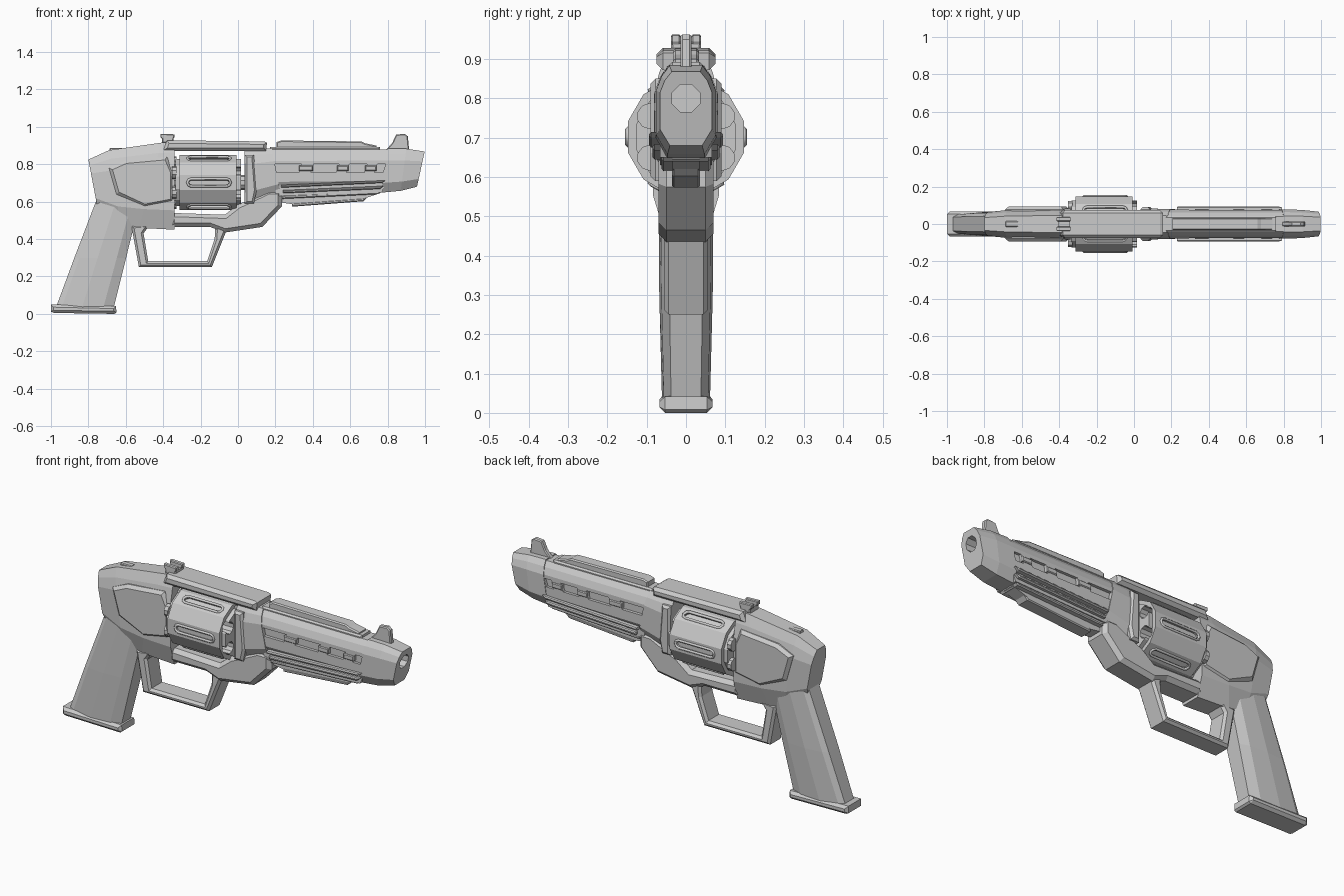
import bpy, bmesh
from math import pi, sin, cos
from mathutils import Matrix, Vector

cube = bpy.data.objects.get("Cube")
if cube:
    bpy.data.objects.remove(cube)

steel = bpy.data.materials.new("grey_steel")
steel.use_nodes = True
GREY = (0.6, 0.6, 0.6, 1)
steel.diffuse_color = GREY
steel.node_tree.nodes["Principled BSDF"].inputs["Base Color"].default_value = GREY


def finish(bm, name):
    bmesh.ops.recalc_face_normals(bm, faces=bm.faces)
    mesh = bpy.data.meshes.new(name)
    bm.to_mesh(mesh)
    bm.free()
    mesh.materials.append(steel)
    ob = bpy.data.objects.new(name, mesh)
    bpy.context.collection.objects.link(ob)
    return ob


def prism(name, profile, half, chamfer=0.0, y=0.0):
    """Side profile (x, z) extruded across y, with chamfered rims."""
    bm = bmesh.new()
    rings = [[bm.verts.new((x, y + s * half, z)) for x, z in profile] for s in (-1, 1)]
    caps = [bm.faces.new(r) for r in rings]
    n = len(profile)
    for i in range(n):
        j = (i + 1) % n
        bm.faces.new((rings[0][i], rings[0][j], rings[1][j], rings[1][i]))
    bmesh.ops.recalc_face_normals(bm, faces=bm.faces)
    if chamfer:
        edges = list({e for f in caps for e in f.edges})
        bmesh.ops.bevel(bm, geom=edges, offset=chamfer, segments=1,
                        affect='EDGES', clamp_overlap=True)
    return finish(bm, name)


def box(name, x0, x1, z0, z1, half, chamfer=0.0, y=0.0):
    return prism(name, [(x0, z0), (x1, z0), (x1, z1), (x0, z1)], half, chamfer, y)


def skin(name, rings):
    """Closed skin through equal rings of points."""
    bm = bmesh.new()
    vr = [[bm.verts.new(p) for p in r] for r in rings]
    for a, b in zip(vr, vr[1:]):
        for i in range(len(a)):
            j = (i + 1) % len(a)
            bm.faces.new((a[i], a[j], b[j], b[i]))
    bm.faces.new(vr[0])
    bm.faces.new(vr[-1])
    return finish(bm, name)


def body(name, stations, section):
    """Stations: top x, top z, bottom x, bottom z, half width."""
    rings = []
    for xt, zt, xb, zb, hw in stations:
        side = [(xb + (xt - xb) * t, w * hw, zb + (zt - zb) * t) for w, t in section]
        rings.append(side + [(x, -y, z) for x, y, z in reversed(side)])
    return skin(name, rings)


def rod(name, x0, x1, radius, sides, y=0.0, z=0.0, chamfer=0.0):
    bm = bmesh.new()
    m = (Matrix.Translation(((x0 + x1) / 2, y, z)) @ Matrix.Rotation(pi / 2, 4, 'Y')
         @ Matrix.Rotation(pi / sides, 4, 'Z'))
    bmesh.ops.create_cone(bm, cap_ends=True, segments=sides, radius1=radius,
                          radius2=radius, depth=x1 - x0, matrix=m)
    if chamfer:
        caps = [f for f in bm.faces if abs(f.normal.x) > 0.9]
        bmesh.ops.bevel(bm, geom=list({e for f in caps for e in f.edges}),
                        offset=chamfer, segments=2, affect='EDGES')
    return finish(bm, name)


def cut(target, cutter):
    mod = target.modifiers.new("cut", 'BOOLEAN')
    mod.operation = 'DIFFERENCE'
    mod.solver = 'EXACT'
    mod.object = cutter
    bpy.context.view_layer.update()
    bpy.context.view_layer.objects.active = target
    bpy.ops.object.modifier_apply(modifier=mod.name)
    bpy.data.objects.remove(cutter)


# Rear frame with raised side panels and hammer
SECTION = [(0.62, 0), (1, 0.22), (1, 0.72), (0.82, 0.88), (0.55, 1)]
body("rear_frame", [(-0.8, 0.825, -0.75, 0.56, 0.062), (-0.69, 0.875, -0.63, 0.49, 0.076),
                    (-0.41, 0.915, -0.53, 0.46, 0.084), (-0.34, 0.92, -0.34, 0.45, 0.084)], SECTION)
prism("rear_side_panel", [(-0.69, 0.78), (-0.6, 0.82), (-0.38, 0.84), (-0.345, 0.76),
                          (-0.345, 0.6), (-0.5, 0.57), (-0.65, 0.64)], 0.093, 0.016)
prism("hammer", [(-0.69, 0.86), (-0.61, 0.86), (-0.62, 0.887), (-0.685, 0.887)], 0.016, 0.004)

# Grip and its base
rings = []
for z, xb, xf, hw in [(0.03, -0.975, -0.665, 0.061), (0.3, -0.875, -0.598, 0.068),
                      (0.64, -0.745, -0.515, 0.07)]:
    half = [(0, 0.6), (0.1, 0.85), (0.45, 1), (0.82, 0.92), (1, 0.62)]
    pts = [(xb + (xf - xb) * t, w * hw, z) for t, w in half]
    rings.append(pts + [(x, -y, zz) for x, y, zz in reversed(pts)])
skin("grip", rings)
prism("grip_base", [(-1, 0.012), (-0.985, 0.005), (-0.66, 0), (-0.65, 0.008),
                    (-0.652, 0.042), (-1, 0.05)], 0.067, 0.014)

# Lower frame, front frame and trigger guard
prism("lower_frame", [(-0.36, 0.54), (-0.07, 0.53), (0.0, 0.585), (0.035, 0.6), (0.16, 0.66),
                      (0.235, 0.66), (0.235, 0.575), (0.13, 0.465), (-0.07, 0.435),
                      (-0.15, 0.465), (-0.36, 0.465)], 0.07, 0.02)
prism("trigger_guard", [(-0.57, 0.47), (-0.53, 0.25), (-0.14, 0.25), (-0.06, 0.45), (-0.12, 0.48),
                        (-0.125, 0.4), (-0.165, 0.282), (-0.48, 0.282), (-0.505, 0.43),
                        (-0.47, 0.48)], 0.056, 0.012)
body("front_frame", [(0.035, 0.885, 0.035, 0.585, 0.08), (0.1, 0.885, 0.1, 0.6, 0.082),
                     (0.18, 0.885, 0.23, 0.64, 0.08)], SECTION)
prism("front_frame_plate", [(0.035, 0.59), (0.085, 0.59), (0.1, 0.66), (0.085, 0.85),
                            (0.035, 0.85)], 0.09, 0.012)

# Cylinder with chambers and rimmed flutes
AXIS = 0.702
drum = rod("cylinder", -0.335, 0.015, 0.153, 12, z=AXIS, chamfer=0.022)
for k in range(6):
    a = k * pi / 3 + pi / 6
    y, z = 0.106 * cos(a), AXIS + 0.106 * sin(a)
    cut(drum, rod("chamber_cutter", -0.1, 0.1, 0.032, 10, y, z))
    rod("cartridge_rim", -0.352, -0.33, 0.034, 10, y, z)
for k in range(6):
    turn = Matrix.Translation((0, 0, AXIS)) @ Matrix.Rotation(k * pi / 3, 4, 'X')
    path = []
    for end, x in ((1, -0.06), (-1, -0.25)):
        path += [(x + end * 0.02 * cos(t), end * 0.02 * sin(t)) for t in (-pi / 2, -pi / 4, 0, pi / 4, pi / 2)]
    cutter = prism("flute_cutter", path, 0.02, y=0.15)
    cutter.data.transform(turn)
    cut(drum, cutter)
    curve = bpy.data.curves.new("flute_rim", 'CURVE')
    curve.dimensions = '3D'
    curve.bevel_depth = 0.008
    curve.bevel_resolution = 0
    line = curve.splines.new('POLY')
    line.points.add(len(path) - 1)
    line.use_cyclic_u = True
    for p, (x, z) in zip(line.points, path):
        p.co = (*(turn @ Vector((x, 0.147, z))), 1)
    curve.materials.append(steel)
    bpy.context.collection.objects.link(bpy.data.objects.new("flute_rim", curve))
rod("cylinder_pin", -0.345, 0.05, 0.04, 10, z=AXIS)

# Barrel shroud with side slots
barrel = body("barrel", [(0.1, 0.88, 0.1, 0.655, 0.077), (0.82, 0.88, 0.82, 0.665, 0.074)], SECTION)
for x0, x1 in [(0.18, 0.34), (0.39, 0.54), (0.58, 0.69), (0.73, 0.79)]:
    for s in (-1, 1):
        cut(barrel, prism("slot_cutter", [(x0, 0.757), (x1 - 0.015, 0.757), (x1, 0.8), (x0 + 0.015, 0.8)],
                          0.02, y=s * 0.08))
for x0, x1 in [(0.325, 0.4), (0.53, 0.59), (0.68, 0.74)]:
    box("slot_bridge", x0, x1, 0.765, 0.792, 0.081, 0.004)

# Muzzle
muzzle = body("muzzle", [(0.8, 0.885, 0.765, 0.648, 0.077), (0.9, 0.883, 0.87, 0.658, 0.076),
                         (0.998, 0.868, 0.957, 0.68, 0.066)], SECTION)
cut(muzzle, rod("bore_cutter", 0.85, 1.1, 0.038, 8, z=0.8))

# Stepped under-barrel slats
for x0, x1, za, zb, thick, half in [(0.23, 0.79, 0.675, 0.7, 0.014, 0.094),
                                    (0.24, 0.78, 0.645, 0.668, 0.016, 0.085),
                                    (0.235, 0.77, 0.615, 0.64, 0.018, 0.062),
                                    (0.29, 0.69, 0.573, 0.602, 0.018, 0.036)]:
    prism("under_slat", [(x0, za), (x1 - 0.02, zb), (x1, zb + thick), (x0, za + thick)], half, 0.005)
prism("under_barrel_core", [(0.2, 0.6), (0.3, 0.585), (0.66, 0.612), (0.76, 0.645),
                            (0.78, 0.69), (0.2, 0.69)], 0.034)
prism("under_barrel_upper_core", [(0.2, 0.63), (0.77, 0.65), (0.79, 0.7), (0.2, 0.7)], 0.066)

# Top strap, barrel rib and sights
prism("top_strap", [(-0.4, 0.872), (0.15, 0.872), (0.155, 0.915), (0.14, 0.922), (-0.38, 0.928)],
      0.075, 0.016)
box("barrel_rib_base", 0.17, 0.76, 0.865, 0.893, 0.042, 0.008)
prism("barrel_rib", [(0.205, 0.885), (0.74, 0.885), (0.74, 0.9), (0.68, 0.912), (0.66, 0.922),
                     (0.23, 0.927), (0.205, 0.918)], 0.033, 0.006)
box("rear_sight_base", -0.405, -0.345, 0.915, 0.94, 0.038, 0.005)
for s in (-1, 1):
    prism("rear_sight_post", [(-0.4, 0.93), (-0.35, 0.93), (-0.34, 0.945), (-0.34, 0.96),
                              (-0.415, 0.963), (-0.415, 0.945)], 0.012, 0.004, y=s * 0.026)
prism("front_sight", [(0.79, 0.875), (0.915, 0.875), (0.908, 0.95), (0.89, 0.963),
                      (0.845, 0.958), (0.825, 0.915)], 0.014, 0.005)
